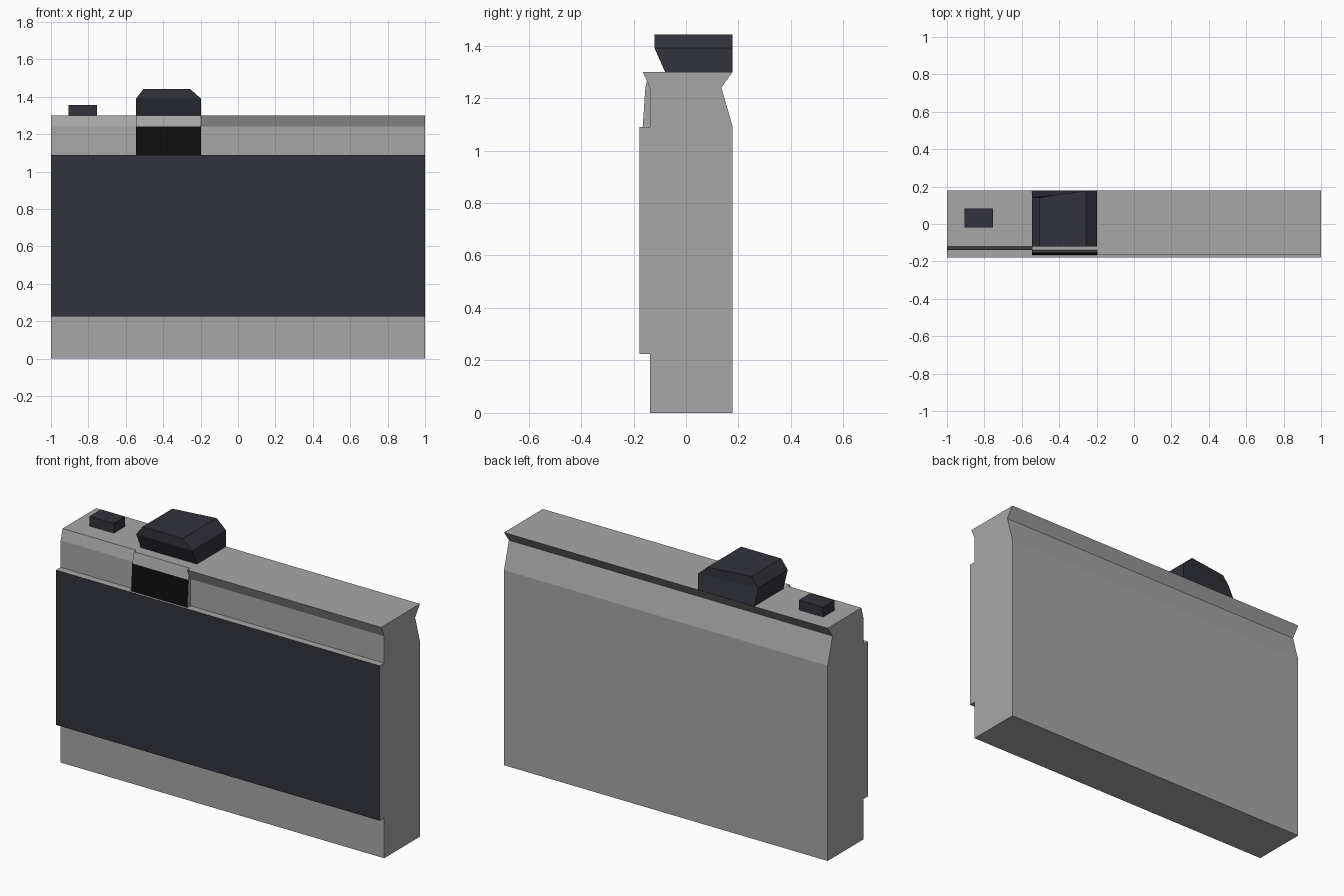
import bpy, bmesh

if "Cube" in bpy.data.objects:
    bpy.data.objects.remove(bpy.data.objects["Cube"])


def material(name, rgb):
    m = bpy.data.materials.new(name)
    m.diffuse_color = (*rgb, 1)
    m.use_nodes = True
    m.node_tree.nodes["Principled BSDF"].inputs["Base Color"].default_value = m.diffuse_color
    return m


GREY = material("grey metal", (0.39, 0.39, 0.39))
NAVY = material("dark leatherette", (0.032, 0.032, 0.046))
BLACK = material("black window", (0.0045, 0.0045, 0.0045))


def loft(name, rings, mats, pick=lambda ring, seg: 0):
    """Skin closed rings of 3D points, cap both ends, colour by ring and segment."""
    bm = bmesh.new()
    vs = [[bm.verts.new(p) for p in ring] for ring in rings]
    n = len(rings[0])
    for r in range(len(rings) - 1):
        for s in range(n):
            t = (s + 1) % n
            f = bm.faces.new((vs[r][s], vs[r][t], vs[r + 1][t], vs[r + 1][s]))
            f.material_index = pick(r, s)
    bm.faces.new(vs[0])
    bm.faces.new(vs[-1])
    bmesh.ops.remove_doubles(bm, verts=bm.verts, dist=1e-5)
    bmesh.ops.recalc_face_normals(bm, faces=bm.faces)
    me = bpy.data.meshes.new(name)
    bm.to_mesh(me)
    bm.free()
    for m in mats:
        me.materials.append(m)
    ob = bpy.data.objects.new(name, me)
    bpy.context.collection.objects.link(ob)
    return ob


# camera body: one side profile whose upper front steps between three sections
def section(x, front):
    a, b, c = front
    profile = [(0.178, 0), (-0.138, 0), (-0.138, 0.225), (-0.178, 0.225),
               (-0.178, 1.09), (a, 1.09), (b, 1.24), (c, 1.3),
               (0.178, 1.3), (0.135, 1.24), (0.178, 1.09)]
    return [(x, y, z) for y, z in profile]


X0, X1 = -0.545, -0.198
left = (-0.138, -0.137, -0.12)
middle = (-0.165, -0.155, -0.14)
right = (-0.138, -0.138, -0.165)


def body_colour(ring, seg):
    if seg == 3:
        return 1                      # front grip panel
    return 2 if (ring, seg) == (2, 5) else 0   # finder window


loft("camera_body",
     [section(-1, left), section(X0, left), section(X0, middle),
      section(X1, middle), section(X1, right), section(1, right)],
     [GREY, NAVY, BLACK], body_colour)


# viewfinder hump: leaning front, chamfered top, slightly skewed back
def ring(x0, x1, front, back0, back1, z):
    return [(x0, front, z), (x1, front, z), (x1, back1, z), (x0, back0, z)]


loft("viewfinder_hump",
     [ring(X0, X1, -0.08, 0.178, 0.178, 1.3),
      ring(X0, X1, -0.12, 0.142, 0.178, 1.39),
      ring(-0.505, -0.257, -0.12, 0.142, 0.178, 1.443)], [NAVY])

# shutter button
loft("shutter_button",
     [ring(-0.905, -0.755, -0.018, 0.082, 0.082, z) for z in (1.3, 1.355)], [NAVY])
